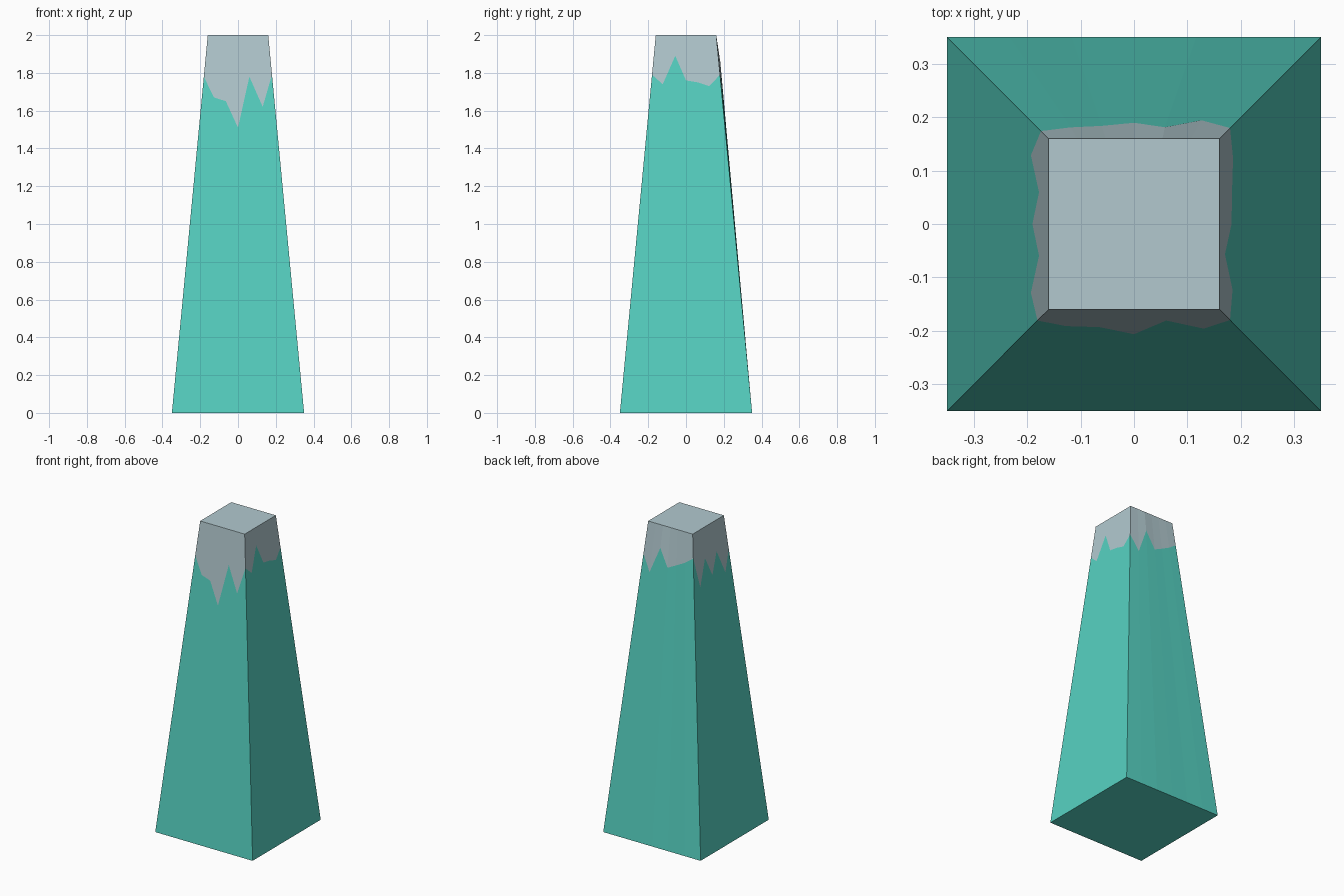
import bpy
import bmesh
from mathutils import Matrix, Vector
from math import pi

cube = bpy.data.objects.get("Cube")
if cube:
    bpy.data.objects.remove(cube, do_unlink=True)


def make_material(name, color):
    mat = bpy.data.materials.new(name)
    mat.use_nodes = True
    mat.diffuse_color = (*color, 1)
    mat.node_tree.nodes["Principled BSDF"].inputs["Base Color"].default_value = (*color, 1)
    return mat


HEIGHT, BASE, TOP, STEPS = 2.0, 0.35, 0.16, 6

# Height of the jagged cap edge, going round from the front left corner
CAP_EDGE = [
    [1.78, 1.67, 1.65, 1.51, 1.78, 1.62],  # front
    [1.79, 1.74, 1.89, 1.76, 1.75, 1.73],  # +x side
    [1.79, 1.69, 1.86, 1.75, 1.78, 1.81],  # back
    [1.85, 1.65, 1.81, 1.68, 1.81, 1.65],  # -x side
]
# Slight outward swelling of the back
BULGE = [0, 0.005, 0.008, 0.006, 0.003, 0.003]


def point(side, step, z, push=0):
    half = BASE + (TOP - BASE) * z / HEIGHT
    across = half * (2 * step / STEPS - 1)
    return Matrix.Rotation(side * pi / 2, 3, "Z") @ Vector((across, -half - push, z))


bm = bmesh.new()
bottom, edge, top = [], [], []
for side, heights in enumerate(CAP_EDGE):
    for step, z in enumerate(heights):
        push = BULGE[step] if side == 2 else 0
        bottom.append(bm.verts.new(point(side, step, 0)))
        edge.append(bm.verts.new(point(side, step, z, push)))
        top.append(bm.verts.new(point(side, step, HEIGHT)))

# Tapered body below the jagged edge, pale cap above it
count = len(edge)
for i in range(count):
    j = (i + 1) % count
    bm.faces.new((bottom[i], bottom[j], edge[j], edge[i])).material_index = 0
    bm.faces.new((edge[i], edge[j], top[j], top[i])).material_index = 1
bm.faces.new(bottom[::-1]).material_index = 0
bm.faces.new(top).material_index = 1

mesh = bpy.data.meshes.new("capped_tower")
bm.to_mesh(mesh)
bm.free()
mesh.materials.append(make_material("teal", (0.093, 0.644, 0.539)))
mesh.materials.append(make_material("pale_blue_grey", (0.445, 0.584, 0.624)))
tower = bpy.data.objects.new("capped_tower", mesh)
bpy.context.collection.objects.link(tower)
